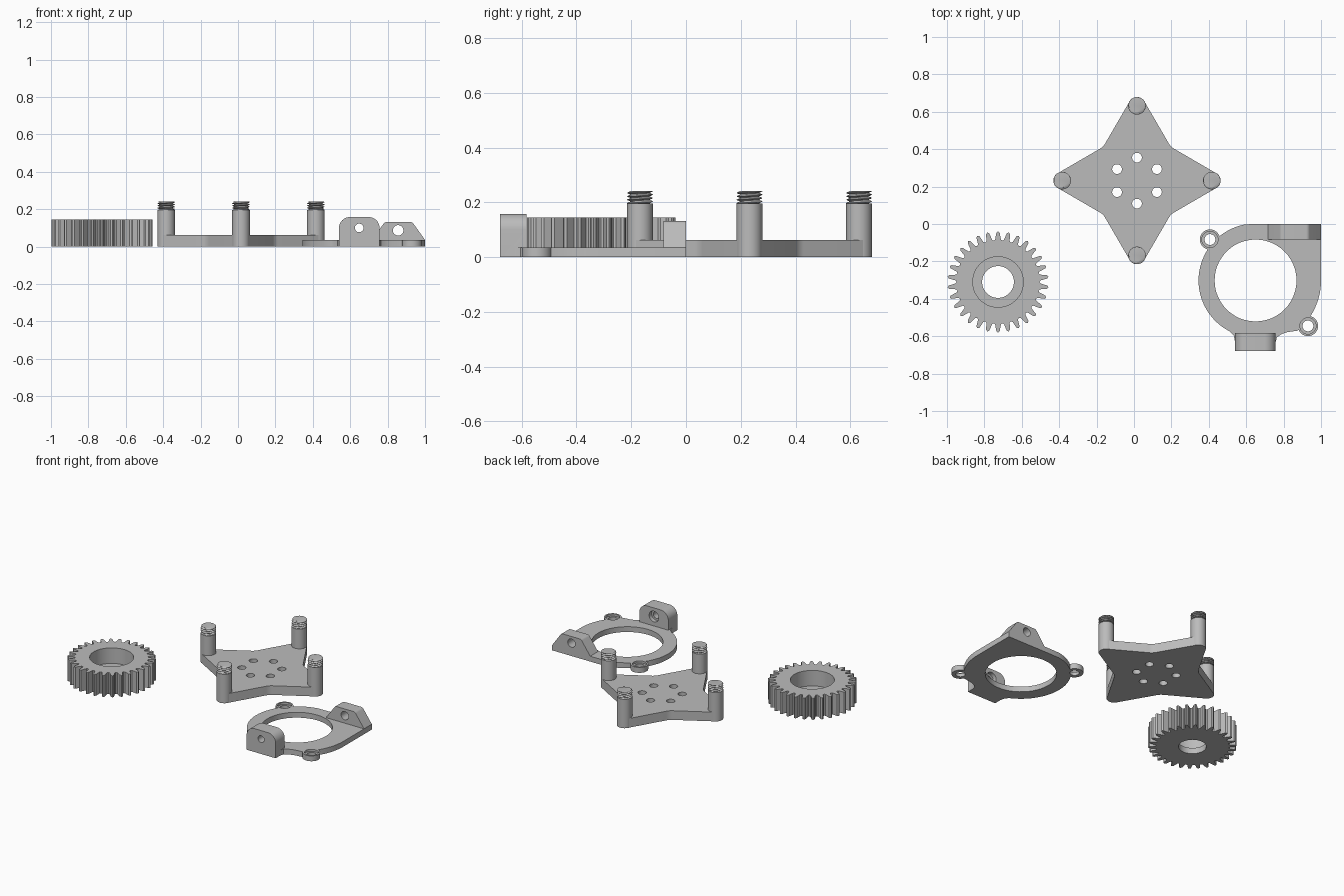
import bpy, bmesh
from math import sin, cos, pi, radians
from mathutils import Matrix

cube = bpy.data.objects.get("Cube")
if cube:
    bpy.data.objects.remove(cube, do_unlink=True)

grey = bpy.data.materials.new("plain grey")
grey.use_nodes = True
grey.diffuse_color = (0.5, 0.5, 0.5, 1)
grey.node_tree.nodes["Principled BSDF"].inputs["Base Color"].default_value = (0.5, 0.5, 0.5, 1)


def add(name, bm):
    bmesh.ops.recalc_face_normals(bm, faces=bm.faces)
    mesh = bpy.data.meshes.new(name)
    bm.to_mesh(mesh)
    bm.free()
    ob = bpy.data.objects.new(name, mesh)
    mesh.materials.append(grey)
    bpy.context.collection.objects.link(ob)
    return ob


def arc(cx, cy, r, a0, a1, n):
    """Points on an arc, angles in degrees."""
    angles = [radians(a0 + (a1 - a0) * i / n) for i in range(n + 1)]
    return [(cx + r * cos(a), cy + r * sin(a)) for a in angles]


def circle(cx, cy, r, n=48):
    return arc(cx, cy, r, 0, 360, n)[:-1]


def prism(name, points, lo, hi, upright=False):
    """Extrude an outline along z, or along y when upright (outline in x, z)."""
    bm = bmesh.new()
    if upright:
        place = lambda p: (p[0], lo, p[1])
        step = (0, hi - lo, 0)
    else:
        place = lambda p: (p[0], p[1], lo)
        step = (0, 0, hi - lo)
    face = bm.faces.new([bm.verts.new(place(p)) for p in points])
    out = bmesh.ops.extrude_face_region(bm, geom=[face], use_keep_orig=True)
    top = [v for v in out["geom"] if isinstance(v, bmesh.types.BMVert)]
    bmesh.ops.translate(bm, verts=top, vec=step)
    return add(name, bm)


def combine(ob, tool, operation="DIFFERENCE"):
    mod = ob.modifiers.new("combine", "BOOLEAN")
    mod.operation, mod.solver, mod.object = operation, "EXACT", tool
    deps = bpy.context.evaluated_depsgraph_get()
    mesh = bpy.data.meshes.new_from_object(ob.evaluated_get(deps))
    ob.modifiers.clear()
    ob.data = mesh
    bpy.data.objects.remove(tool, do_unlink=True)


def drill(ob, cx, cy, r, lo=-0.1, hi=0.5, upright=False):
    combine(ob, prism("cutter", circle(cx, cy, r), lo, hi, upright))


parts = []

# Spur gear with a stepped bore
GX, GY, TEETH = -0.727, -0.31, 30
tooth = [(-0.5, 0.222), (-0.33, 0.227), (-0.24, 0.245), (-0.16, 0.264),
         (0, 0.271), (0.16, 0.264), (0.24, 0.245), (0.33, 0.227)]
outline = []
for i in range(TEETH):
    for f, r in tooth:
        a = pi / 2 + (i + f) * 2 * pi / TEETH
        outline.append((GX + r * cos(a), GY + r * sin(a)))
gear = prism("gear", outline, 0, 0.145)
drill(gear, GX, GY, 0.085)
drill(gear, GX, GY, 0.135, lo=0.04)
parts.append(gear)

# Four-pointed plate with rounded tips, filleted waists and six holes
SX, SY, REACH, POST_R = 0.016, 0.232, 0.4, 0.047
quarter = arc(REACH, 0, POST_R - 0.001, -60, 60, 10) + arc(0.234, 0.234, 0.073, 240, 210, 6)
outline = []
for k in range(4):
    turn = Matrix.Rotation(k * pi / 2, 2)
    for x, y in quarter:
        outline.append((SX + turn[0][0] * x + turn[0][1] * y,
                        SY + turn[1][0] * x + turn[1][1] * y))
plate = prism("star_plate", outline, 0, 0.062)
for k in range(6):
    a = radians(30 + 60 * k)
    drill(plate, SX + 0.123 * cos(a), SY + 0.123 * sin(a), 0.026)
parts.append(plate)


def thread(name, cx, cy, lo, hi, pitch=0.0125, seg=32, rows=24):
    """Helical ridge made by shifting a triangle wave around the axis."""
    bm = bmesh.new()
    rings = []
    for j in range(rows + 1):
        z = lo + (hi - lo) * j / rows
        ring = []
        for i in range(seg):
            f = ((z - lo) / pitch - i / seg) % 1
            r = 0.034 + 0.013 * min(1, 2.4 * min(f, 1 - f))
            a = 2 * pi * i / seg
            ring.append(bm.verts.new((cx + r * cos(a), cy + r * sin(a), z)))
        rings.append(ring)
    for low, up in zip(rings, rings[1:]):
        for i in range(seg):
            n = (i + 1) % seg
            bm.faces.new((low[i], low[n], up[n], up[i]))
    bm.faces.new(rings[0][::-1])
    bm.faces.new(rings[-1])
    return add(name, bm)


# Posts with threaded tips
for k, side in enumerate(("left", "back", "right", "front")):
    px = SX + REACH * cos(k * pi / 2)
    py = SY + REACH * sin(k * pi / 2)
    parts.append(prism(side + "_post", circle(px, py, POST_R), 0, 0.195))
    parts.append(thread(side + "_post_thread", px, py, 0.194, 0.242))

# Ring bracket: flat base with a square corner
RX, RY, BASE = 0.65, -0.302, 0.036
outline = [(1, 0), (0.69, 0)] + arc(RX, RY, 0.305, 100, 243, 48)
outline += [(0.533, -0.595), (0.54, -0.63), (0.757, -0.63), (0.765, -0.605),
            (0.786, -0.59), (0.82, -0.578)]
outline += arc(RX, RY, 0.35, -50, 0, 16)
bracket = prism("ring_bracket", outline, 0, BASE)

# Screw lugs, upright tab and sloped ear joined to the base
lugs = [(0.406, -0.083), (0.93, -0.545)]
for x, y in lugs:
    combine(bracket, prism("lug", circle(x, y, 0.054), 0, BASE), "UNION")
tab = [(0.54, 0), (0.757, 0)] + arc(0.699, 0.1, 0.058, 0, 90, 10) + arc(0.598, 0.1, 0.058, 90, 180, 10)
combine(bracket, prism("tab", tab, -0.679, -0.583, True), "UNION")
ear = [(0.716, 0), (1, 0), (1, BASE)] + arc(0.92, 0.11, 0.022, 35, 90, 6)
ear += arc(0.796, 0.11, 0.022, 90, 145, 6) + [(0.716, BASE)]
combine(bracket, prism("ear", ear, -0.083, 0, True), "UNION")

# Bracket openings
drill(bracket, RX, RY, 0.219)
for x, y in lugs:
    drill(bracket, x, y, 0.029)
    drill(bracket, x, y, 0.043, lo=0.022, hi=0.1)
drill(bracket, 0.648, 0.1, 0.023, -0.8, -0.4, True)
drill(bracket, 0.648, 0.1, 0.036, -0.61, -0.5, True)
drill(bracket, 0.856, 0.087, 0.028, -0.2, 0.1, True)
parts.append(bracket)

# Smooth shading with sharp edges kept
bpy.ops.object.select_all(action="DESELECT")
for ob in parts:
    ob.select_set(True)
bpy.context.view_layer.objects.active = parts[0]
bpy.ops.object.shade_smooth_by_angle(angle=radians(30))
